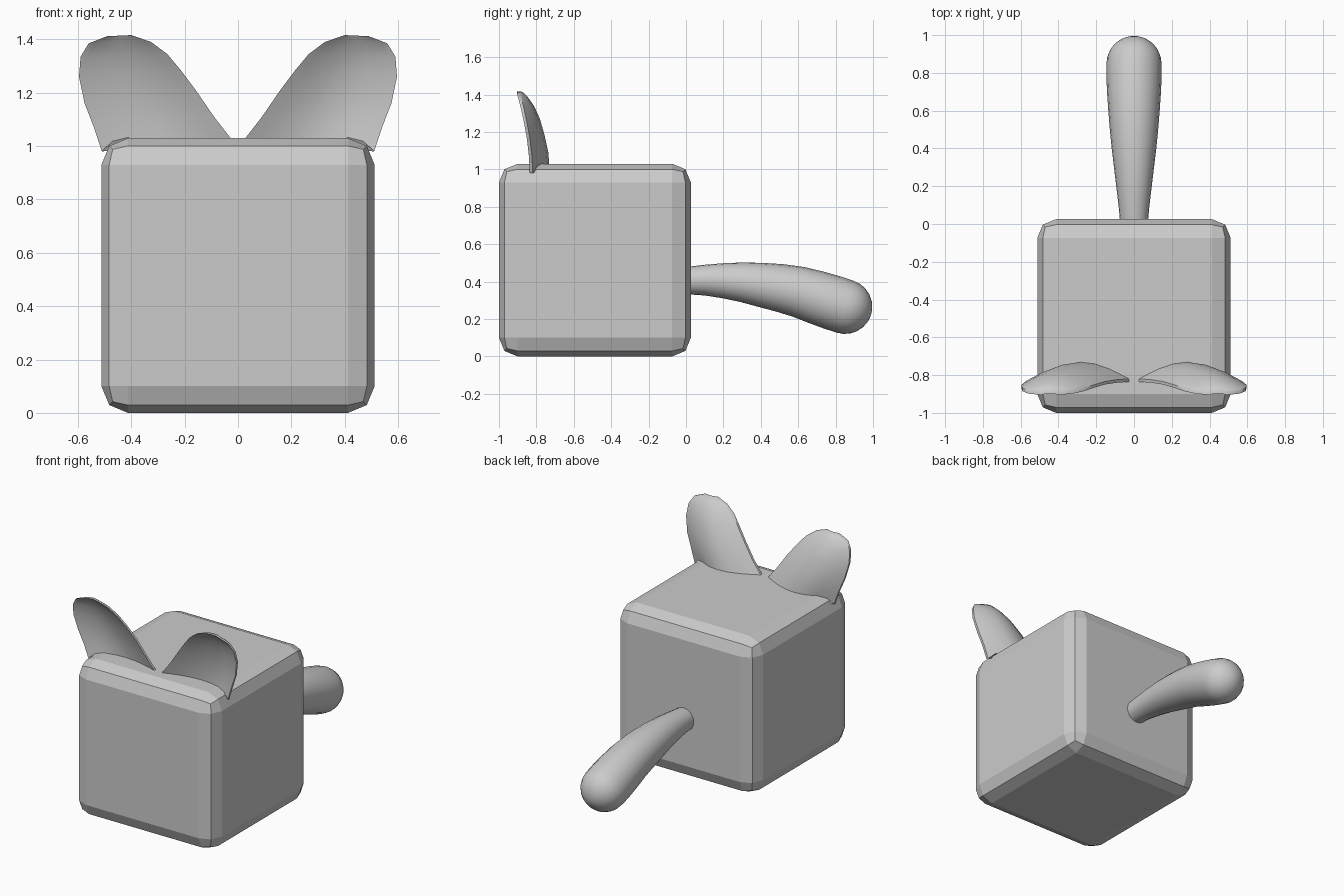
import bpy, bmesh, math
from mathutils import Vector

if "Cube" in bpy.data.objects:
    bpy.data.objects.remove(bpy.data.objects["Cube"])


def finish(name, bm, angle=None):
    bmesh.ops.recalc_face_normals(bm, faces=bm.faces)
    mesh = bpy.data.meshes.new(name)
    bm.to_mesh(mesh)
    bm.free()
    obj = bpy.data.objects.new(name, mesh)
    bpy.context.collection.objects.link(obj)
    if angle:
        bpy.ops.object.select_all(action='DESELECT')
        obj.select_set(True)
        bpy.context.view_layer.objects.active = obj
        bpy.ops.object.shade_smooth_by_angle(angle=math.radians(angle))
    return obj


def loft(rings):
    """Closed skin over a list of equally sized point rings."""
    bm = bmesh.new()
    rows = [[bm.verts.new(p) for p in ring] for ring in rings]
    n = len(rows[0])
    for a, b in zip(rows, rows[1:]):
        for i in range(n):
            j = (i + 1) % n
            bm.faces.new((a[i], a[j], b[j], b[i]))
    bm.faces.new(rows[0])
    bm.faces.new(rows[-1])
    return bm


# Body: cube with a two-step bevel
bm = bmesh.new()
bmesh.ops.create_cube(bm, size=1)
bmesh.ops.scale(bm, vec=(1.024, 1.026, 1.03), verts=bm.verts)
bmesh.ops.translate(bm, vec=(0, -0.487, 0.515), verts=bm.verts)
bmesh.ops.bevel(bm, geom=bm.edges[:], offset=0.1, segments=2, profile=0.5, affect='EDGES')
finish("body", bm)

# Tail: swelling tube along (y, z, radius), ending in a round tip
path = [(-0.01, 0.405, 0.072), (0.1, 0.408, 0.082), (0.2, 0.405, 0.094),
        (0.3, 0.397, 0.106), (0.4, 0.383, 0.118), (0.5, 0.367, 0.128),
        (0.6, 0.346, 0.136), (0.7, 0.315, 0.143), (0.78, 0.289, 0.146), (0.85, 0.266, 0.146)]
rings = []
for i, (y, z, r) in enumerate(path):
    a, b = path[max(i - 1, 0)], path[min(i + 1, len(path) - 1)]
    t = Vector((0, b[0] - a[0], b[1] - a[1])).normalized()
    stations = [(0, r)]
    if i == len(path) - 1:
        stations += [(r * math.sin(k * math.pi / 12), r * math.cos(k * math.pi / 12)) for k in range(1, 6)]
        stations.append((r, 0.01))
    side = Vector((1, 0, 0))
    up = side.cross(t)
    for d, rad in stations:
        c = Vector((0, y, z)) + t * d
        rings.append([c + (side * math.cos(q) + up * math.sin(q)) * rad
                      for q in (2 * math.pi * k / 20 for k in range(20))])
finish("tail", loft(rings), 50)

# Ears: cupped shells; rows are inner x, z, outer x, z, rim y, back depth
rows = [(0.02, 1.02, 0.51, 0.98, -0.835, 0.09),
        (0.09, 1.11, 0.54, 1.07, -0.84, 0.088),
        (0.155, 1.205, 0.575, 1.16, -0.85, 0.078),
        (0.215, 1.285, 0.596, 1.26, -0.868, 0.07),
        (0.265, 1.345, 0.59, 1.335, -0.885, 0.056),
        (0.325, 1.39, 0.56, 1.385, -0.898, 0.035),
        (0.40, 1.416, 0.49, 1.412, -0.905, 0.015)]
across = [0, 0.1, 0.2, 0.35, 0.5, 0.65, 0.8, 0.92, 1]
arch = [0, 0, 0, 0, 0, 0.01, 0.045, 0.035, 0]   # lifted lower edge at the outer side
rings = []
for i, (x0, z0, x1, z1, y, depth) in enumerate(rows):
    front, back = [], []
    for u, lift in zip(across, arch):
        x, z = x0 + (x1 - x0) * u, z0 + (z1 - z0) * u + (lift if i == 0 else 0)
        cup = depth * math.sin(math.pi * u)
        front.append((x, y + 0.6 * cup, z))
        back.append((x, y + 0.016 + cup, z))
    rings.append(front + back[::-1])
ears = finish("ears", loft(rings), 50)
ears.modifiers.new("mirror", 'MIRROR').use_mirror_merge = False
